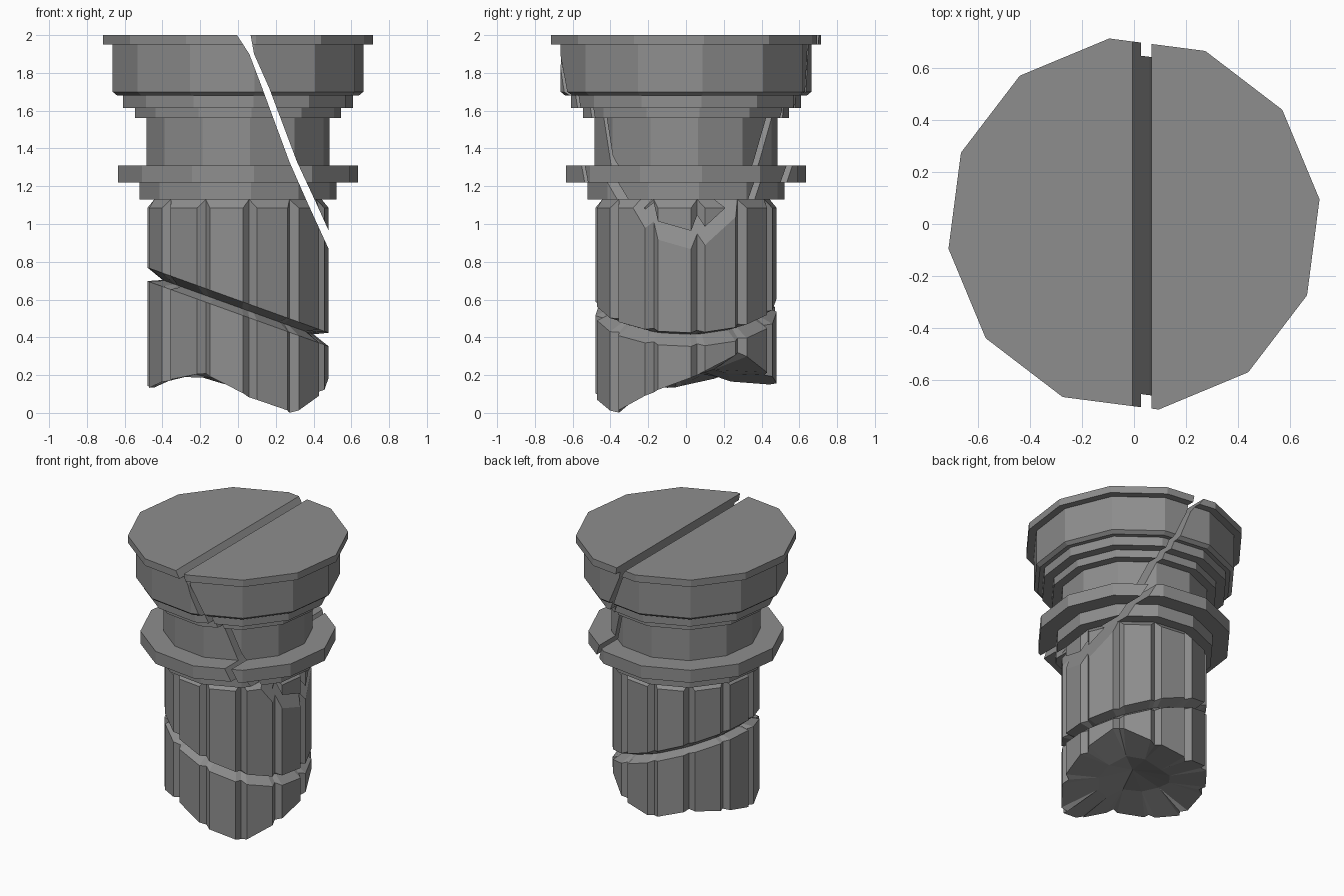
import bpy, bmesh, math, random
from mathutils import Vector

random.seed(4)
SIDES = 12
START = math.radians(7.6)
FLUTE = math.radians(4.4)

cube = bpy.data.objects.get("Cube")
if cube:
    bpy.data.objects.remove(cube, do_unlink=True)

# One stone colour
stone = bpy.data.materials.new("grey_stone")
stone.use_nodes = True
colour = (0.27, 0.27, 0.27, 1)
stone.diffuse_color = colour
bsdf = next(n for n in stone.node_tree.nodes if n.type == 'BSDF_PRINCIPLED')
bsdf.inputs["Base Color"].default_value = colour
bsdf.inputs["Roughness"].default_value = 0.9


def polar(r, a, z):
    return Vector((r * math.cos(a), r * math.sin(a), z))


def plain_ring(r, z):
    return [polar(r, START + i * math.tau / SIDES, z) for i in range(SIDES)]


def fluted_ring(r_panel, r_groove, height):
    """Three points per corner: panel edge, groove bottom, panel edge."""
    ring = []
    for i in range(SIDES):
        for k in (-1, 0, 1):
            a = START + i * math.tau / SIDES + k * FLUTE
            r = r_panel if k else r_groove
            ring.append(polar(r, a, height(r * math.cos(a), a)))
    return ring


def pointed_ring(r, height):
    """Same point count as a fluted ring, but gathered at the corners."""
    return [p for i in range(SIDES) for p in
            [polar(r, START + i * math.tau / SIDES, height(i))] * 3]


def make_object(name, bm):
    bmesh.ops.remove_doubles(bm, verts=bm.verts, dist=1e-5)
    bmesh.ops.recalc_face_normals(bm, faces=bm.faces)
    mesh = bpy.data.meshes.new(name)
    bm.to_mesh(mesh)
    bm.free()
    mesh.materials.append(stone)
    obj = bpy.data.objects.new(name, mesh)
    bpy.context.collection.objects.link(obj)
    return obj


def loft(name, rings, bottom_centre=None):
    bm = bmesh.new()
    loops = [[bm.verts.new(p) for p in ring] for ring in rings]
    n = len(rings[0])
    for low, high in zip(loops, loops[1:]):
        for i in range(n):
            j = (i + 1) % n
            bm.faces.new((low[i], low[j], high[j], high[i]))
    bm.faces.new(loops[-1])
    if bottom_centre:
        tip = bm.verts.new(bottom_centre)
        for i in range(n):
            bm.faces.new((loops[0][(i + 1) % n], loops[0][i], tip))
    else:
        bm.faces.new(loops[0][::-1])
    return make_object(name, bm)


# Broken lower edge: height by angle in degrees
BREAK = [(7.6, .2), (22, .27), (37.6, .32), (52, .25), (67.6, .2), (97.6, .15),
         (127, .22), (157, .19), (190, .13), (217, .17), (247, .21), (262, .16),
         (278, .08), (308, 0), (323, .05), (338, .11), (367.6, .2)]


def break_height(x, a):
    deg = (math.degrees(a) - 7.6) % 360 + 7.6
    for (a0, z0), (a1, z1) in zip(BREAK, BREAK[1:]):
        if deg <= a1:
            return z0 + (z1 - z0) * (deg - a0) / (a1 - a0)
    return BREAK[-1][1]


def tilted(z):
    return lambda x, a: z - 0.36 * x


def rubble(i):
    edge = break_height(0, START + i * math.tau / SIDES)
    return 0.4 * edge + 0.6 * 0.22 + random.uniform(-.04, .05)


# Fluted shaft with the slanted notch and the ragged underside
shaft = loft("fluted_shaft", [
    pointed_ring(0.24, rubble),
    fluted_ring(0.481, 0.447, break_height),
    fluted_ring(0.481, 0.447, tilted(0.525)),
    fluted_ring(0.40, 0.40, tilted(0.56)),
    fluted_ring(0.481, 0.447, tilted(0.597)),
    fluted_ring(0.481, 0.447, lambda x, a: 1.085),
    pointed_ring(0.447, lambda i: 1.13),
], bottom_centre=(0.03, 0.02, 0.24))

# Stepped capital above the shaft
PROFILE = [(.525, 1.13), (.525, 1.22), (.64, 1.22), (.64, 1.31), (.49, 1.31),
           (.49, 1.56), (.55, 1.56), (.55, 1.615), (.615, 1.615), (.615, 1.68),
           (.645, 1.68), (.67, 1.7), (.67, 1.95), (.722, 1.95), (.722, 2)]
capital = loft("stepped_capital", [plain_ring(r, z) for r, z in PROFILE])

# Crack running down through both parts: left and right edge at each height
CRACK = [((-.012, 2.01), (.065, 2.01)), ((.06, 1.9), (.085, 1.9)),
         ((.128, 1.72), (.165, 1.72)), ((.272, 1.33), (.312, 1.33)),
         ((.36, 1.13), (.405, 1.13)), ((.52, .78), (.55, .81))]
bm = bmesh.new()
rows = [[bm.verts.new((x, y, z)) for y in (-1, 1) for x, z in pair]
        for pair in CRACK]
for (a, b, c, d), (e, f, g, h) in zip(rows, rows[1:]):
    for quad in ((a, b, f, e), (d, c, g, h), (c, a, e, g), (b, d, h, f)):
        bm.faces.new(quad)
for a, b, c, d in (rows[0], rows[-1]):
    bm.faces.new((a, b, d, c))
cutter = make_object("crack_cutter", bm)
cutter.hide_render = True

for part in (shaft, capital):
    mod = part.modifiers.new("crack", 'BOOLEAN')
    mod.operation = 'DIFFERENCE'
    mod.solver = 'EXACT'
    mod.object = cutter
    bpy.context.view_layer.objects.active = part
    bpy.ops.object.modifier_apply(modifier=mod.name)
bpy.data.objects.remove(cutter, do_unlink=True)
